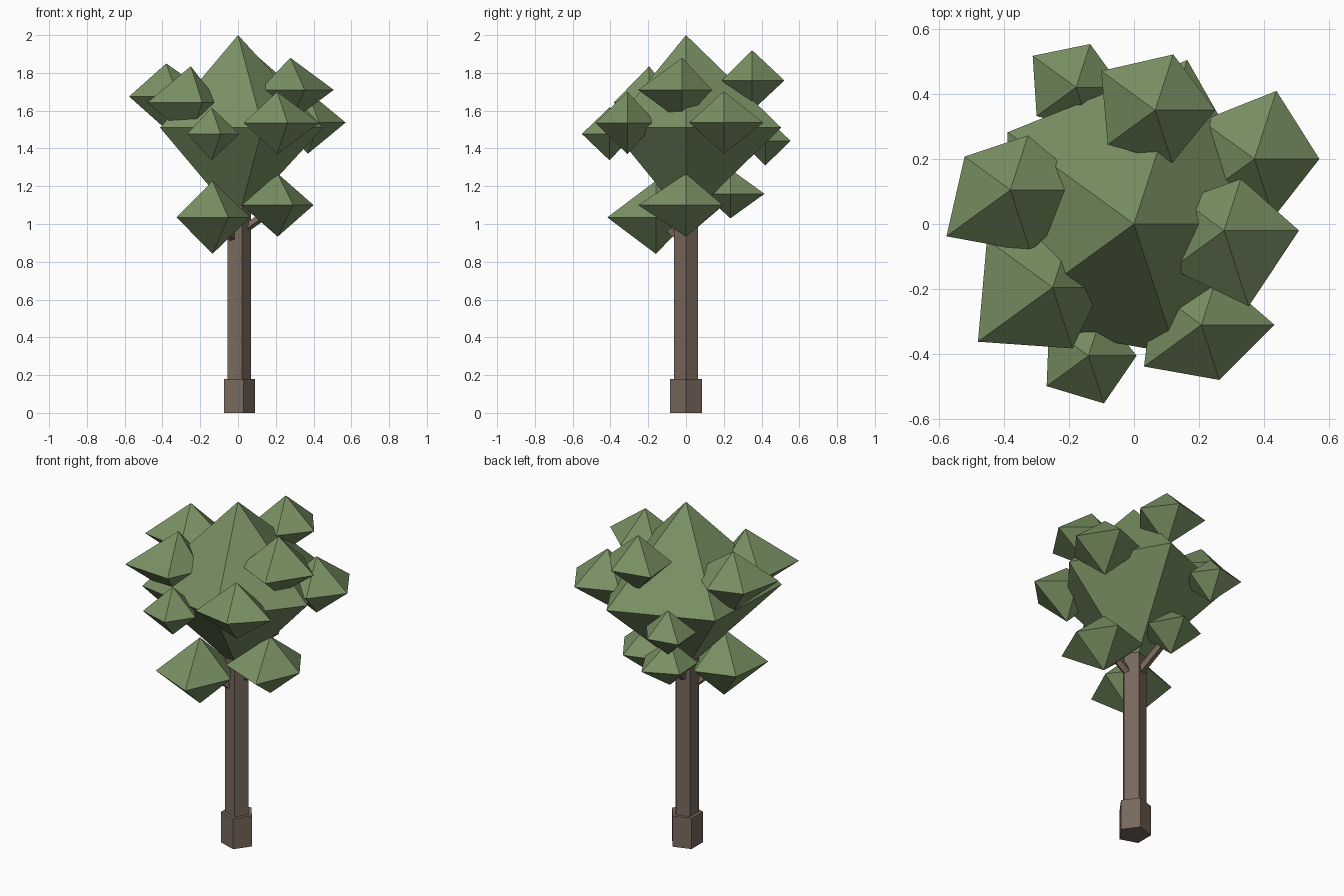
import bpy, bmesh, math
from mathutils import Vector

if "Cube" in bpy.data.objects:
    bpy.data.objects.remove(bpy.data.objects["Cube"])


def material(name, rgb):
    m = bpy.data.materials.new(name)
    m.diffuse_color = (*rgb, 1)
    m.use_nodes = True
    m.node_tree.nodes["Principled BSDF"].inputs["Base Color"].default_value = m.diffuse_color
    return m


LEAF = material("leaf_green", (0.19, 0.28, 0.125))
BARK = material("bark_brown", (0.19, 0.14, 0.11))


def finish(bm, name, mat):
    bmesh.ops.recalc_face_normals(bm, faces=bm.faces)
    me = bpy.data.meshes.new(name)
    bm.to_mesh(me)
    bm.free()
    me.materials.append(mat)
    ob = bpy.data.objects.new(name, me)
    bpy.context.collection.objects.link(ob)
    return ob


def leaf_clump(name, center, height, radii):
    """Five-sided double pyramid with a slightly uneven rim."""
    bm = bmesh.new()
    c = Vector(center)
    top = bm.verts.new(c + Vector((0, 0, height)))
    bottom = bm.verts.new(c - Vector((0, 0, height)))
    rim = []
    for i, r in enumerate(radii):
        a = math.tau * i / 5
        rim.append(bm.verts.new(c + Vector((r * math.cos(a), r * math.sin(a), 0))))
    for i in range(5):
        j = (i + 1) % 5
        bm.faces.new((rim[i], rim[j], top))
        bm.faces.new((rim[j], rim[i], bottom))
    return finish(bm, name, LEAF)


def post(name, start, end, radius):
    """Five-sided prism between two points."""
    a, b = Vector(start), Vector(end)
    d = b - a
    bm = bmesh.new()
    bmesh.ops.create_cone(bm, cap_ends=True, segments=5, radius1=radius,
                          radius2=radius, depth=d.length)
    # turn the prism so a corner points along +x
    top = max(bm.verts, key=lambda v: v.co.x + 0.001 * v.co.z)
    turn = -math.atan2(top.co.y, top.co.x)
    for v in bm.verts:
        x, y = v.co.x, v.co.y
        v.co.x = x * math.cos(turn) - y * math.sin(turn)
        v.co.y = x * math.sin(turn) + y * math.cos(turn)
    rot = Vector((0, 0, 1)).rotation_difference(d).to_matrix()
    for v in bm.verts:
        v.co = rot @ v.co + (a + b) / 2
    return finish(bm, name, BARK)


# trunk and its thicker foot
post("trunk", (0, 0, 0.02), (0, 0, 1.2), 0.068)
post("trunk_base", (0, 0, 0), (0, 0, 0.18), 0.09)

# branches to the three low clumps
post("branch_front", (0, 0, 0.9), (-0.135, -0.16, 1.035), 0.024)
post("branch_right", (0, 0, 0.95), (0.21, 0, 1.1), 0.024)
post("branch_back", (0, 0, 0.96), (-0.06, 0.235, 1.16), 0.024)

# crown: centre, half height, rim radii at 0, 72, 144, 216, 288 degrees
leaf_clump("crown", (0, 0, 1.51), 0.49, (0.45, 0.53, 0.48, 0.51, 0.42))
CLUMPS = [
    ((0.065, 0.35, 1.76), 0.16, (0.185, 0.18, 0.205, 0.18, 0.17)),
    ((0.37, 0.20, 1.537), 0.165, (0.20, 0.22, 0.20, 0.19, 0.19)),
    ((0.277, -0.02, 1.71), 0.17, (0.23, 0.167, 0.16, 0.20, 0.245)),
    ((0.207, -0.31, 1.535), 0.165, (0.225, 0.16, 0.18, 0.218, 0.178)),
    ((-0.14, -0.405, 1.477), 0.14, (0.148, 0.14, 0.15, 0.159, 0.154)),
    ((-0.25, -0.195, 1.643), 0.192, (0.15, 0.16, 0.25, 0.284, 0.197)),
    ((-0.38, 0.105, 1.675), 0.175, (0.25, 0.176, 0.174, 0.243, 0.20)),
    ((-0.178, 0.42, 1.44), 0.13, (0.14, 0.14, 0.165, 0.15, 0.14)),
    ((-0.135, -0.16, 1.035), 0.193, (0.20, 0.20, 0.20, 0.235, 0.27)),
    ((0.21, 0, 1.10), 0.167, (0.19, 0.205, 0.21, 0.235, 0.265)),
    ((-0.06, 0.235, 1.16), 0.13, (0.16, 0.19, 0.16, 0.15, 0.15)),
]
for n, (c, h, radii) in enumerate(CLUMPS, 1):
    leaf_clump(f"leaf_clump_{n}", c, h, radii)
